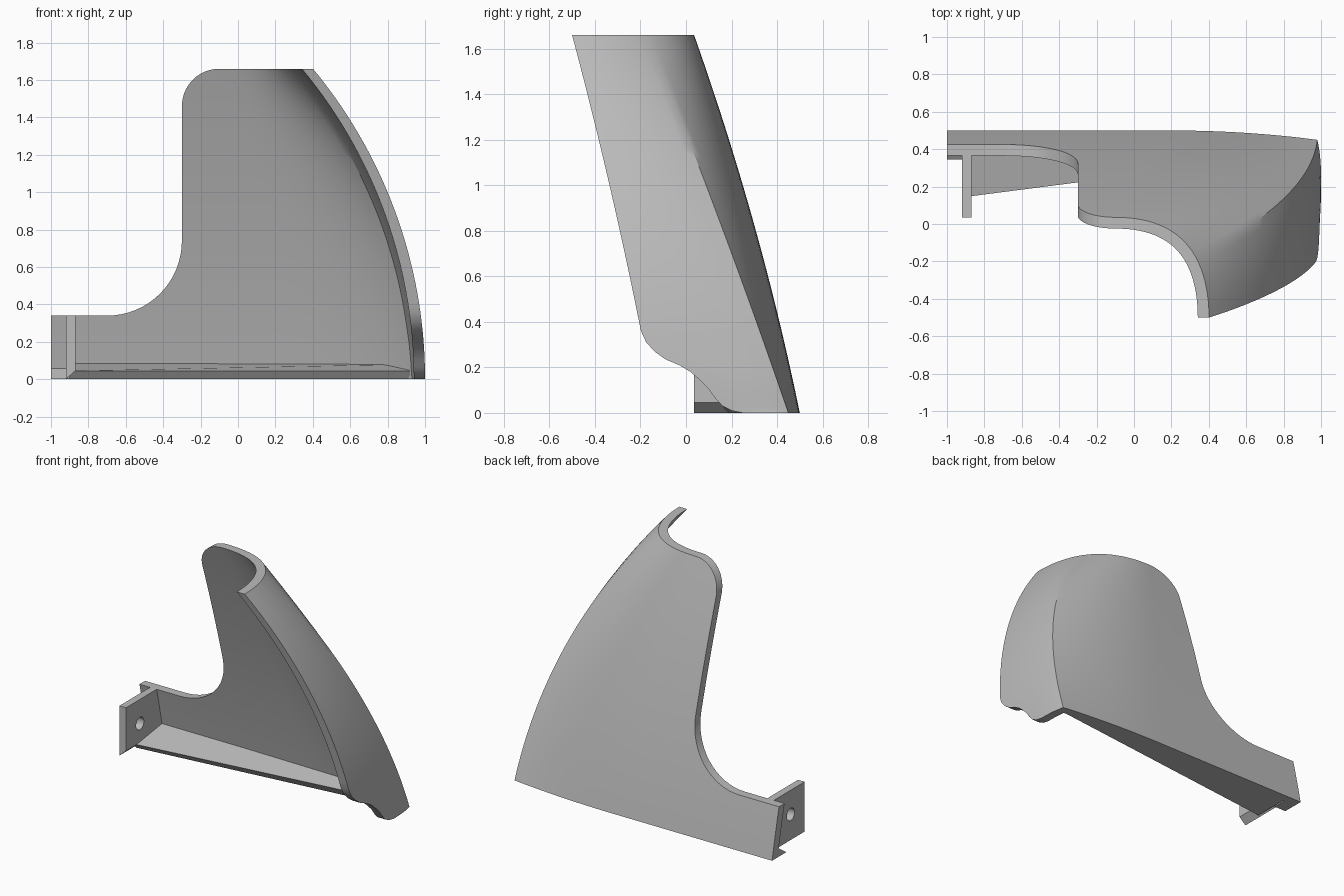
import bpy, bmesh, math
from mathutils import Vector

if "Cube" in bpy.data.objects:
    bpy.data.objects.remove(bpy.data.objects["Cube"])

HEIGHT = 1.66
WALL = 0.06

grey = bpy.data.materials.new("plain grey")
grey.use_nodes = True
grey.diffuse_color = (0.5, 0.5, 0.5, 1)
grey.node_tree.nodes["Principled BSDF"].inputs["Base Color"].default_value = (0.5, 0.5, 0.5, 1)


def loft(name, rings):
    """Closed solid through rings that have the same number of points."""
    bm = bmesh.new()
    rows = [[bm.verts.new(p) for p in ring] for ring in rings]
    n = len(rows[0])
    for a, b in zip(rows, rows[1:]):
        for i in range(n):
            j = (i + 1) % n
            bm.faces.new((a[i], a[j], b[j], b[i]))
    bm.faces.new(rows[0])
    bm.faces.new(rows[-1])
    bmesh.ops.recalc_face_normals(bm, faces=bm.faces)
    mesh = bpy.data.meshes.new(name)
    bm.to_mesh(mesh)
    bm.free()
    obj = bpy.data.objects.new(name, mesh)
    obj.data.materials.append(grey)
    bpy.context.collection.objects.link(obj)
    return obj


def select(obj):
    bpy.ops.object.select_all(action='DESELECT')
    obj.select_set(True)
    bpy.context.view_layer.objects.active = obj


def cut(obj, cutter):
    mod = obj.modifiers.new("cut", 'BOOLEAN')
    mod.operation = 'DIFFERENCE'
    mod.solver = 'EXACT'
    mod.object = cutter
    select(obj)
    bpy.ops.object.modifier_apply(modifier=mod.name)
    bpy.data.objects.remove(cutter)


def arc(cx, cz, r, start, end, steps=16):
    angles = [math.radians(start + (end - start) * i / steps) for i in range(steps + 1)]
    return [(cx + r * math.cos(a), cz + r * math.sin(a)) for a in angles]


def bezier(a, b, c, steps):
    return [a * (1 - t) ** 2 + b * 2 * t * (1 - t) + c * t * t
            for t in (i / steps for i in range(steps + 1))]


def offset(points, d):
    """Mitred offset of an open path to its right-hand side."""
    normals = []
    for a, b in zip(points, points[1:]):
        t = (b - a).normalized()
        normals.append(Vector((t.y, -t.x)))
    out = []
    for i, p in enumerate(points):
        n1, n2 = normals[max(i - 1, 0)], normals[min(i, len(normals) - 1)]
        out.append(p + (n1 + n2) * d / (1 + n1.dot(n2)))
    return out


def trace(c):
    """Straight back, bend up to the corner, then the side wall."""
    straight = [c[0].lerp(c[1], i / 6) for i in range(6)]
    return straight + bezier(c[1], c[2], c[3], 16) + bezier(c[3], c[4], c[5], 8)[1:]


def section(z, front):
    t = z / HEIGHT
    back = 0.5 - 0.205 * z - 0.045 * z * z
    side = -1.6 + math.sqrt(2.6 ** 2 - z * z)
    corner = Vector((side - 0.02 - 0.033 * z,
                     0.45 - 0.3735 * z + 0.05 * t * (1 - t)))
    bend = 0.2 - 0.3 * t
    ease = bend + (corner.x - bend) * (0.51 + 0.21 * t)
    control = [Vector((-1, back)), Vector((bend, back)), Vector((ease, back)), corner,
               Vector((side, corner.y + (front - corner.y) * 0.4)), Vector((side, front))]
    path = trace(control) + trace(offset(control, WALL))[::-1]
    return [(p.x, p.y, z) for p in path]


# Leaning curved shell, with a scalloped lower front edge on its side wall
scallop = [(0, 0.25), (0.01, 0.20), (0.03, 0.16), (0.066, 0.127), (0.105, 0.10),
           (0.145, 0.06), (0.18, 0.02), (0.21, -0.03), (0.235, -0.09),
           (0.268, -0.136), (0.31, -0.175), (0.36, -0.198)]
upper = [0.36 + (HEIGHT - 0.36) * i / 26 for i in range(1, 27)]
levels = scallop + [(z, -0.13 - 0.18 * z - 0.026 * z * z) for z in upper]
shell = loft("curved_shell", [section(z, y) for z, y in levels])

# Cut the stepped, rounded left outline
outline = ([(-1.2, 0.34)] + arc(-0.7, 0.74, 0.4, -90, 0) + arc(-0.1, 1.46, 0.2, 180, 90)
           + [(-0.1, 1.8), (-1.2, 1.8)])
cut(shell, loft("outline_cutter", [[(x, y, z) for x, z in outline] for y in (-1, 1)]))

# Tapering stiffener along the bottom of the shell
loft("bottom_flange", [
    [(-0.9, y, z) for y, z in ((0.19, 0), (0.145, 0.045), (0.43, 0.085), (0.46, 0))],
    [(0.92, y, z) for y, z in ((0.40, 0), (0.38, 0.045), (0.41, 0.08), (0.44, 0))]])

# Small sloped foot outside the tab
loft("end_foot", [[(x, y, z) for y, z in ((0.345, 0), (0.44, 0.065), (0.46, 0))]
                  for x in (-1, -0.91)])

# Mounting tab with a bolt hole
profile = [(-0.92, 0), (-0.87, 0.045), (-0.87, 0.34), (-0.92, 0.34)]
tab = loft("mounting_tab", [[(x, 0.035, z) for x, z in profile],
                            [(x, 0.46 - 0.18 * z, z) for x, z in profile]])
hole = arc(0.185, 0.175, 0.042, 0, 360, 32)[:-1]
cut(tab, loft("hole_cutter", [[(x, y, z) for y, z in hole] for x in (-1, -0.8)]))

for obj in (shell, tab):
    select(obj)
    bpy.ops.object.shade_smooth_by_angle(angle=math.radians(30))
